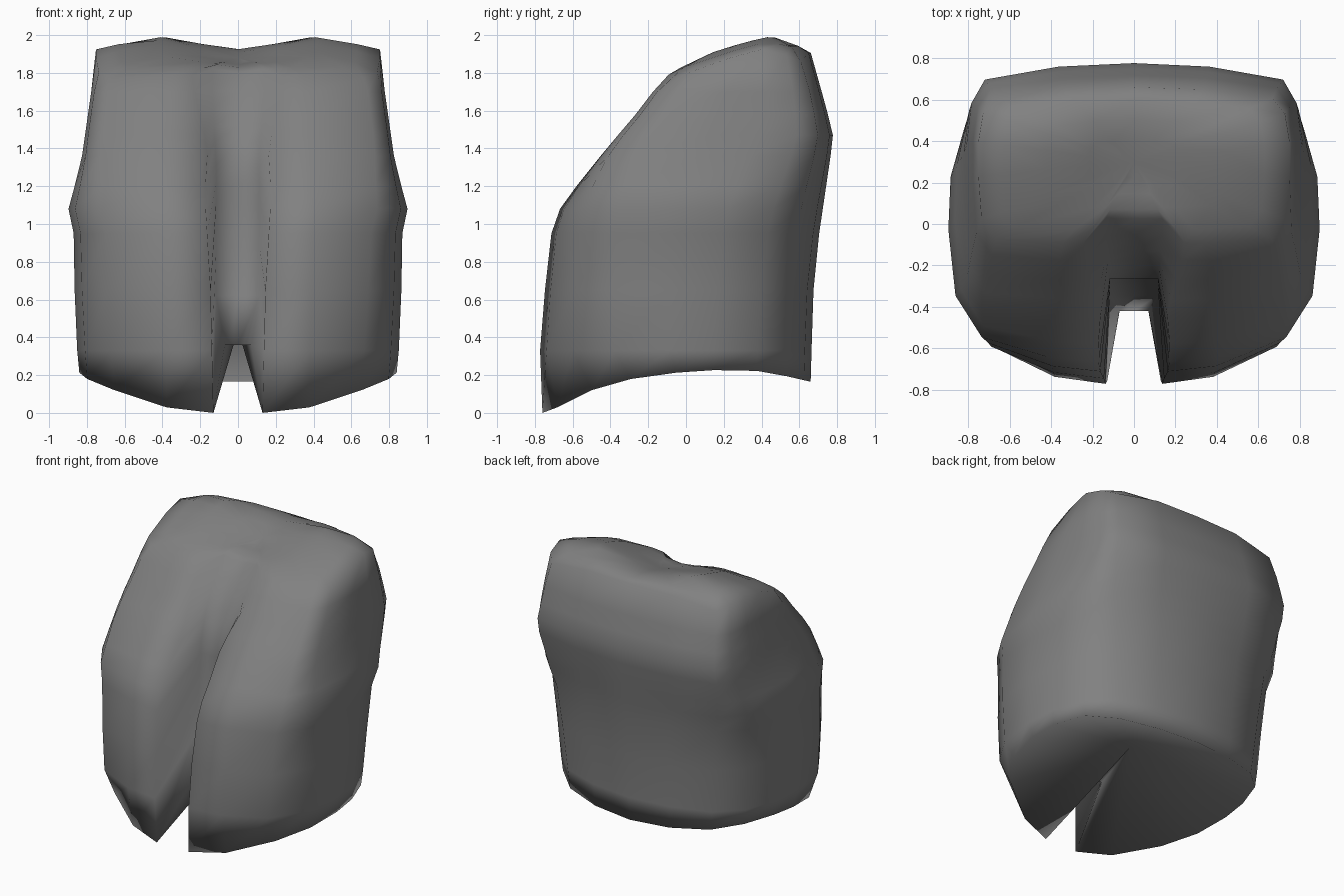
import bpy, bmesh, math

if "Cube" in bpy.data.objects:
    bpy.data.objects.remove(bpy.data.objects["Cube"])


def interp(x, table):
    if x <= table[0][0]:
        return table[0][1]
    for (a, u), (b, v) in zip(table, table[1:]):
        if x <= b:
            return u + (v - u) * (x - a) / (b - a)
    return table[-1][1]


# Profiles over height: front lip, groove floor, back, half width, lip position
FRONT = [(0, -.76), (.3, -.775), (.6, -.75), (.9, -.73), (1.1, -.66), (1.2, -.58),
         (1.4, -.42), (1.6, -.25), (1.8, -.1)]
GROOVE = [(.36, -.42), (.6, -.35), (.9, -.29), (1.35, -.26), (1.6, -.14), (1.8, .02)]
BACK = [(.1, .66), (.6, .67), (.95, .705), (1.46, .78), (1.67, .73), (1.8, .68), (1.93, .63)]
WIDTH = [(0, .84), (.3, .85), (.65, .865), (.95, .87), (1.07, .9), (1.33, .83), (1.75, .77), (1.9, .765)]
LIP = [(0, .13), (.65, .145), (1.15, .175), (1.4, .16), (1.65, .22), (1.8, .25)]
# Bottom hem height and top height over y
HEM = [(-.76, 0), (-.68, .03), (-.5, .12), (-.29, .18), (0, .22), (.23, .23), (.42, .22), (.66, .165)]
TOP = [(-.1, 1.81), (.12, 1.905), (.3, 1.96), (.46, 2.0), (.56, 1.97), (.65, 1.92)]
# Half cross-sections, lip to back centre: (fraction of width, fraction of depth)
LOW = [(.45, .025), (.78, .125), (.95, .28), (1, .48), (.98, .64), (.88, .80),
       (.68, .91), (.36, .975), (0, 1)]
HIGH = [(.46, .0), (.885, .025), (.98, .15), (1, .43), (1, .65), (.97, .83),
        (.89, .93), (.45, .985), (0, 1)]
# Extra tuck of the hem towards the back
TUCK = [.03, .06, .05, .02, 0, 0, 0, 0, 0]


def top_z(x, y):
    x = abs(x)
    dip = .08 * max(0, 1 - x / .43) * interp(y, [(0, .5), (.2, 1), (.46, 1), (.65, 0)])
    out = max(0, x - .43) / .32
    return interp(y, TOP) - dip - out * interp(y, [(.41, .045), (.6, .09)])


def half_ring(z, hem=False):
    """Points from groove centre round to back centre at one level."""
    zg = .36 + z * (1 - .36 / 1.72)
    yf, yb, w = interp(z, FRONT), interp(z, BACK), interp(z, WIDTH)
    lip, yg = interp(z, LIP), interp(zg, GROOVE)
    gx = interp(zg, [(.36, .07), (.6, .115), (1.3, .115), (1.8, .14)])
    t = interp(z, [(.2, 0), (.95, .28), (1.1, .4), (1.4, 1)])
    pts = [(0, yg, zg), (gx, yg, zg), (lip, yf, z)]
    for (ax, ay), (bx, by), tuck in zip(LOW, HIGH, TUCK):
        fx, fy = ax + (bx - ax) * t, ay + (by - ay) * t
        pts.append((w * fx, yf + (yb - yf) * (fy + (tuck if hem else 0)), z))
    if hem:
        pts = pts[:2] + [(x, y, interp(y, HEM)) for x, y, _ in pts[2:]]
    return pts


# Side walls, then the inward steps of the top surface
rings = [half_ring(0, True)]
rings += [half_ring(z) for z in (.33, .65, .95, 1.08, 1.2, 1.36, 1.47, 1.58, 1.7)]
rim = half_ring(1.83)
for s in (.98, .82, .55, .28):
    ring = []
    for x, y, _ in rim:
        px, py = x * s, .3 + (y - .3) * s
        ring.append((px, py, top_z(px, py) - (.015 if s > .9 else 0)))
    rings.append(ring)

bm = bmesh.new()
full = []
for half in rings:
    right = [bm.verts.new(p) for p in half]
    left = [bm.verts.new((-x, y, z)) for x, y, z in half[1:-1]]
    full.append(right + left[::-1])
count = len(full[0])
for lo, hi in zip(full, full[1:]):
    for i in range(count):
        j = (i + 1) % count
        bm.faces.new((lo[i], lo[j], hi[j], hi[i]))
# Close the top, and hollow the underside up to a central point
top_mid = bm.verts.new((0, .3, top_z(0, .3)))
under_mid = bm.verts.new((0, -.03, .44))
for i in range(count):
    j = (i + 1) % count
    bm.faces.new((full[-1][i], full[-1][j], top_mid))
    bm.faces.new((full[0][j], full[0][i], under_mid))
bmesh.ops.recalc_face_normals(bm, faces=bm.faces)

mesh = bpy.data.meshes.new("vest_body")
bm.to_mesh(mesh)
bm.free()
mesh.shade_smooth()
vest = bpy.data.objects.new("vest_body", mesh)
bpy.context.collection.objects.link(vest)

# Dark grey cloth
cloth = bpy.data.materials.new("dark_grey")
cloth.diffuse_color = (.22, .22, .22, 1)
cloth.use_nodes = True
cloth.node_tree.nodes["Principled BSDF"].inputs["Base Color"].default_value = cloth.diffuse_color
mesh.materials.append(cloth)
